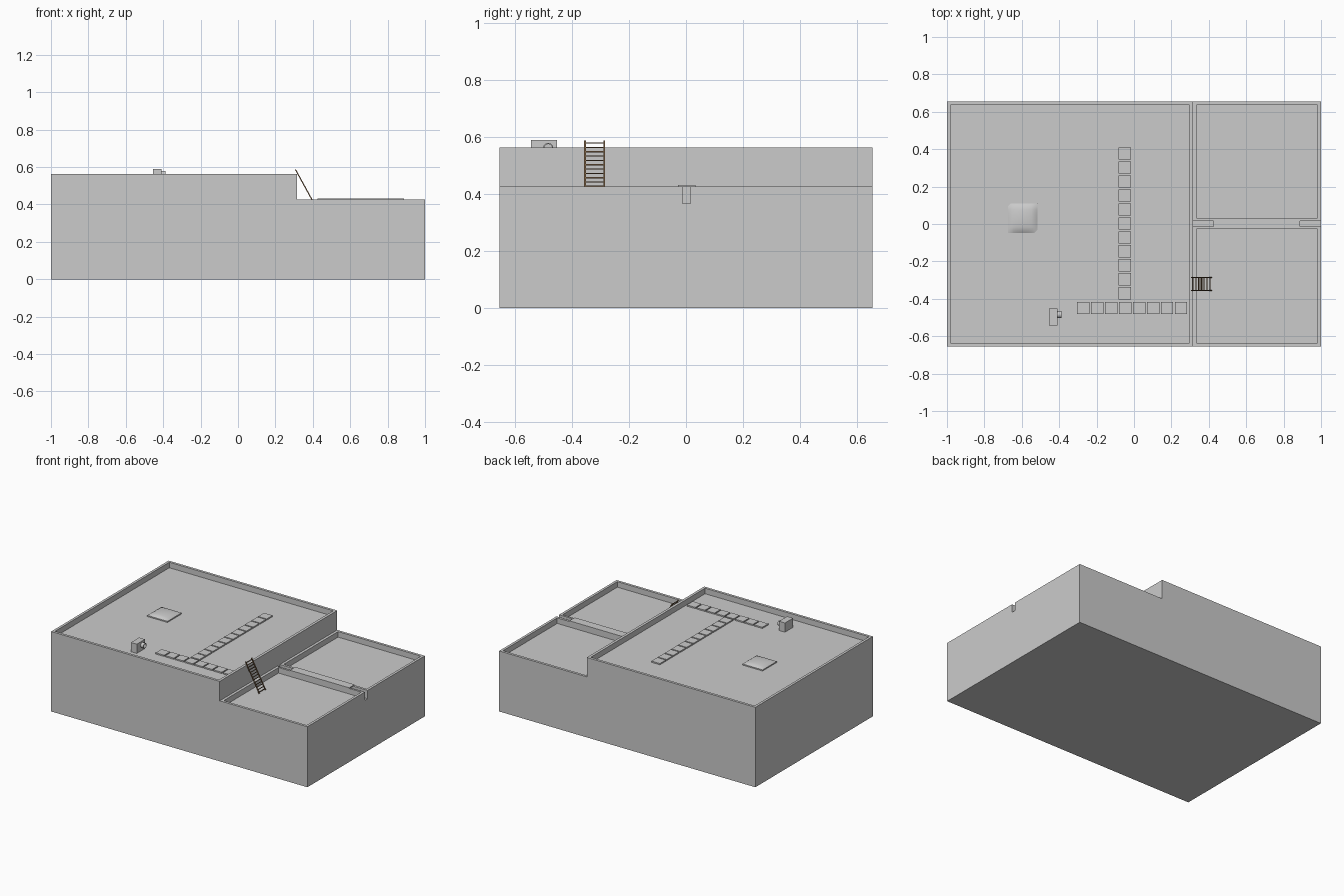
import bpy, bmesh, math
from mathutils import Matrix, Vector

if "Cube" in bpy.data.objects:
    bpy.data.objects.remove(bpy.data.objects["Cube"])


def finish(bm, name):
    bmesh.ops.recalc_face_normals(bm, faces=bm.faces)
    me = bpy.data.meshes.new(name)
    bm.to_mesh(me)
    bm.free()
    ob = bpy.data.objects.new(name, me)
    bpy.context.collection.objects.link(ob)
    return ob


def add_box(bm, lo, hi):
    lo, hi = Vector(lo), Vector(hi)
    m = Matrix.Translation((lo + hi) / 2) @ Matrix.Diagonal((*(hi - lo), 1))
    return bmesh.ops.create_cube(bm, size=1, matrix=m)


def box(name, lo, hi):
    bm = bmesh.new()
    add_box(bm, lo, hi)
    return finish(bm, name)


def add_bar(bm, p, q, t):
    # square bar between two points
    p, q = Vector(p), Vector(q)
    d = q - p
    rot = d.to_track_quat('Z', 'Y').to_matrix().to_4x4()
    m = Matrix.Translation((p + q) / 2) @ rot @ Matrix.Diagonal((t, t, d.length, 1))
    bmesh.ops.create_cube(bm, size=1, matrix=m)


def carve(ob, cuts):
    # subtract boxes, then discard the cutters
    for lo, hi in cuts:
        cutter = box("cutter", lo, hi)
        cutter.hide_render = True
        mod = ob.modifiers.new("cut", 'BOOLEAN')
        mod.operation, mod.solver, mod.object = 'DIFFERENCE', 'EXACT', cutter
        bpy.context.view_layer.objects.active = ob
        bpy.ops.object.modifier_apply(modifier=mod.name)
        bpy.data.objects.remove(cutter)


SEAM, HALF = 0.316, 0.655
HIGH, LOW = 0.564, 0.427
ROOF, LOW_ROOF = 0.525, 0.388

# tall block with sunken roof
tall = box("tall_building", (-1, -HALF, 0), (SEAM, HALF, HIGH))
carve(tall, [((-0.982, -0.637, ROOF), (0.297, 0.637, 0.8))])

# low block with two sunken roofs and a drain channel in the dividing wall
low = box("low_building", (SEAM, -HALF, 0), (1, HALF, LOW))
carve(low, [((0.335, 0.033, LOW_ROOF), (0.982, 0.637, 0.8)),
            ((0.335, -0.637, LOW_ROOF), (0.982, -0.027, 0.8)),
            ((0.28, -0.013, 0.368), (1.1, 0.016, 0.8))])

# plank covering the middle of the channel
box("channel_cover", (0.425, -0.028, LOW), (0.888, 0.033, LOW + 0.005))

# T-shaped path of paving slabs
bm = bmesh.new()
centres = [(-0.05, 0.377 - 0.0748 * i) for i in range(11)]
centres += [(-0.272 + 0.0748 * i, -0.449) for i in range(8)]
for x, y in centres:
    add_box(bm, (x - 0.033, y - 0.033, ROOF), (x + 0.033, y + 0.033, ROOF + 0.009))
finish(bm, "paving_slabs")

# skylight: kerb and shallow dome
cx, cy, r = -0.596, 0.031, 0.079
box("skylight_kerb", (cx - r, cy - r, ROOF), (cx + r, cy + r, ROOF + 0.008))
bm = bmesh.new()
bmesh.ops.create_grid(bm, x_segments=10, y_segments=10, size=1)
for v in bm.verts:
    x, y = v.co.x, v.co.y
    h = math.sqrt(max(0, (1 - x * x) * (1 - y * y)))
    v.co = (cx + r * x, cy + r * y, ROOF + 0.008 + 0.016 * h)
dome = finish(bm, "skylight_dome")
for p in dome.data.polygons:
    p.use_smooth = True

# rooftop air unit
box("air_unit", (-0.455, -0.544, ROOF), (-0.409, -0.453, 0.59))

# open fan duct on its side
bm = bmesh.new()
rings = []
for rad, x in [(0.018, -0.41), (0.018, -0.387), (0.014, -0.387), (0.014, -0.406)]:
    rings.append([bm.verts.new((x, -0.484 + rad * math.cos(a), 0.562 + rad * math.sin(a)))
                  for a in [math.tau * k / 24 for k in range(24)]])
for a, b in zip(rings, rings[1:]):
    for k in range(24):
        j = (k + 1) % 24
        bm.faces.new((a[k], a[j], b[j], b[k]))
bm.faces.new(rings[-1])
bm.faces.new(rings[0])
fan = finish(bm, "fan_duct")
bpy.context.view_layer.objects.active = fan
fan.select_set(True)
bpy.ops.object.shade_smooth_by_angle()

# ladder leaning on the parapet
top, foot = Vector((0.307, 0, 0.587)), Vector((0.415, 0, 0.39))
sides = (-0.355, -0.287)
bm = bmesh.new()
for y in sides:
    add_bar(bm, top + Vector((0, y, 0)), foot + Vector((0, y, 0)), 0.006)
for i in range(13):
    c = top.lerp(foot, (i + 0.5) / 13)
    add_bar(bm, (c.x, sides[0], c.z), (c.x, sides[1], c.z), 0.004)
ladder = finish(bm, "ladder")
wood = bpy.data.materials.new("dark_wood")
wood.diffuse_color = (0.2, 0.12, 0.06, 1)
wood.use_nodes = True
wood.node_tree.nodes["Principled BSDF"].inputs["Base Color"].default_value = wood.diffuse_color
ladder.data.materials.append(wood)
